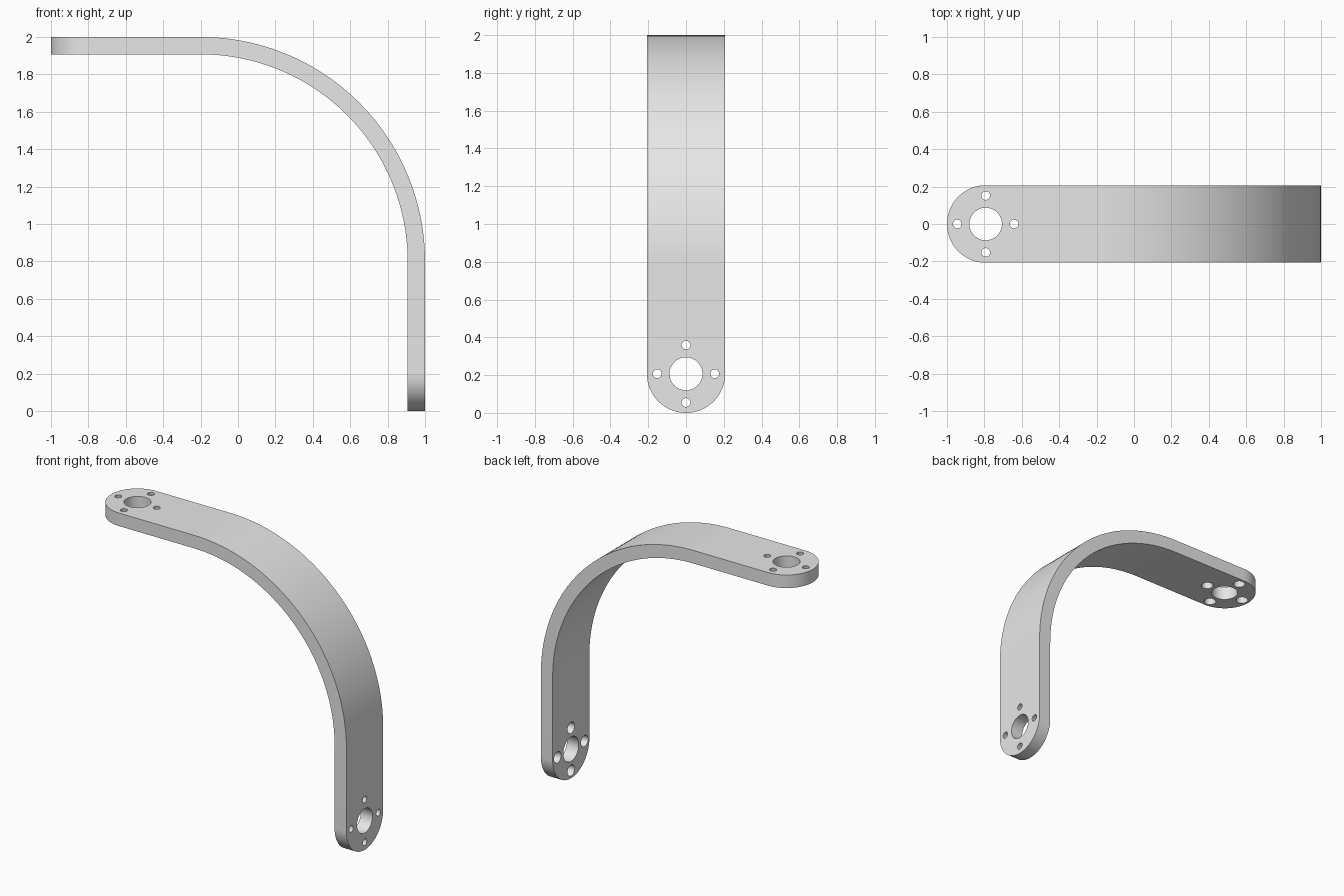
import bpy, bmesh, math
from mathutils import Vector, Matrix

if "Cube" in bpy.data.objects:
    bpy.data.objects.remove(bpy.data.objects["Cube"])

THICK = 0.093      # strip thickness
HALF = 0.207       # half width, also the end rounding radius
BEND = 1.2         # outer bend radius
CX, CZ = -0.2, 0.8  # bend centre

grey = bpy.data.materials.new("light_grey")
grey.diffuse_color = (0.8, 0.8, 0.8, 1)
grey.use_nodes = True
grey.node_tree.nodes["Principled BSDF"].inputs["Base Color"].default_value = grey.diffuse_color


# Stations along the strip: outer point, outward normal, half width
N = 32
stations = []
ends = [(HALF * (1 - math.cos(a)), HALF * math.sin(a))
        for a in (math.pi / 2 * i / N for i in range(N + 1))]
for s, w in ends:                                   # rounded upper end
    stations.append((Vector((-1 + s, 0, 2)), Vector((0, 0, 1)), w))
for i in range(49):                                 # quarter bend
    a = math.pi / 2 * (1 - i / 48)
    n = Vector((math.cos(a), 0, math.sin(a)))
    stations.append((Vector((CX, 0, CZ)) + n * BEND, n, HALF))
for s, w in reversed(ends):                         # rounded lower end
    stations.append((Vector((1, 0, s)), Vector((1, 0, 0)), w))

# Loft the bracket strip through rectangular sections
bm = bmesh.new()
rings = []
for p, n, w in stations:
    side = Vector((0, max(w, 1e-5), 0))
    rings.append([bm.verts.new(q) for q in
                  (p - side, p + side, p - n * THICK + side, p - n * THICK - side)])
for a, b in zip(rings, rings[1:]):
    for k in range(4):
        bm.faces.new((a[k], a[(k + 1) % 4], b[(k + 1) % 4], b[k]))
bm.faces.new(rings[0])
bm.faces.new(rings[-1])
bmesh.ops.remove_doubles(bm, verts=bm.verts, dist=1e-4)
bmesh.ops.dissolve_limit(bm, angle_limit=math.radians(0.2),
                         verts=bm.verts, edges=bm.edges)
bmesh.ops.recalc_face_normals(bm, faces=bm.faces)
mesh = bpy.data.meshes.new("bracket_strip")
bm.to_mesh(mesh)
bm.free()
strip = bpy.data.objects.new("bracket_strip", mesh)
bpy.context.collection.objects.link(strip)
mesh.materials.append(grey)

# Hole cutters: a centre bore and four tapered screw holes per end
cut = bmesh.new()


def drill(matrix, x, y, r_in, r_out, seg):
    """Cone through the plate, extended past both faces; local z points outward."""
    ext = 0.02
    slope = (r_out - r_in) / THICK
    bmesh.ops.create_cone(
        cut, cap_ends=True, segments=seg, depth=THICK + 2 * ext,
        radius1=r_in - slope * ext, radius2=r_out + slope * ext,
        matrix=matrix @ Matrix.Translation((x, y, 0)))


upper = Matrix.Translation((-1 + HALF, 0, 2 - THICK / 2))
lower = (Matrix.Translation((1 - THICK / 2, 0, HALF))
         @ Matrix.Rotation(math.pi / 2, 4, 'Y'))
for m in (upper, lower):
    drill(m, 0, 0, 0.087, 0.087, 64)
    for k in range(4):
        a = k * math.pi / 2
        drill(m, 0.152 * math.cos(a), 0.152 * math.sin(a), 0.04, 0.023, 32)
cmesh = bpy.data.meshes.new("hole_cutter")
cut.to_mesh(cmesh)
cut.free()
cmesh.materials.append(grey)
cutter = bpy.data.objects.new("hole_cutter", cmesh)
bpy.context.collection.objects.link(cutter)
cutter.hide_render = True

# Cut the holes, then shade smooth with crisp edges
mod = strip.modifiers.new("holes", 'BOOLEAN')
mod.operation = 'DIFFERENCE'
mod.solver = 'EXACT'
mod.object = cutter
bpy.context.view_layer.objects.active = strip
strip.select_set(True)
bpy.ops.object.modifier_apply(modifier="holes")
bpy.data.objects.remove(cutter)
bpy.ops.object.shade_smooth_by_angle(angle=math.radians(30))
